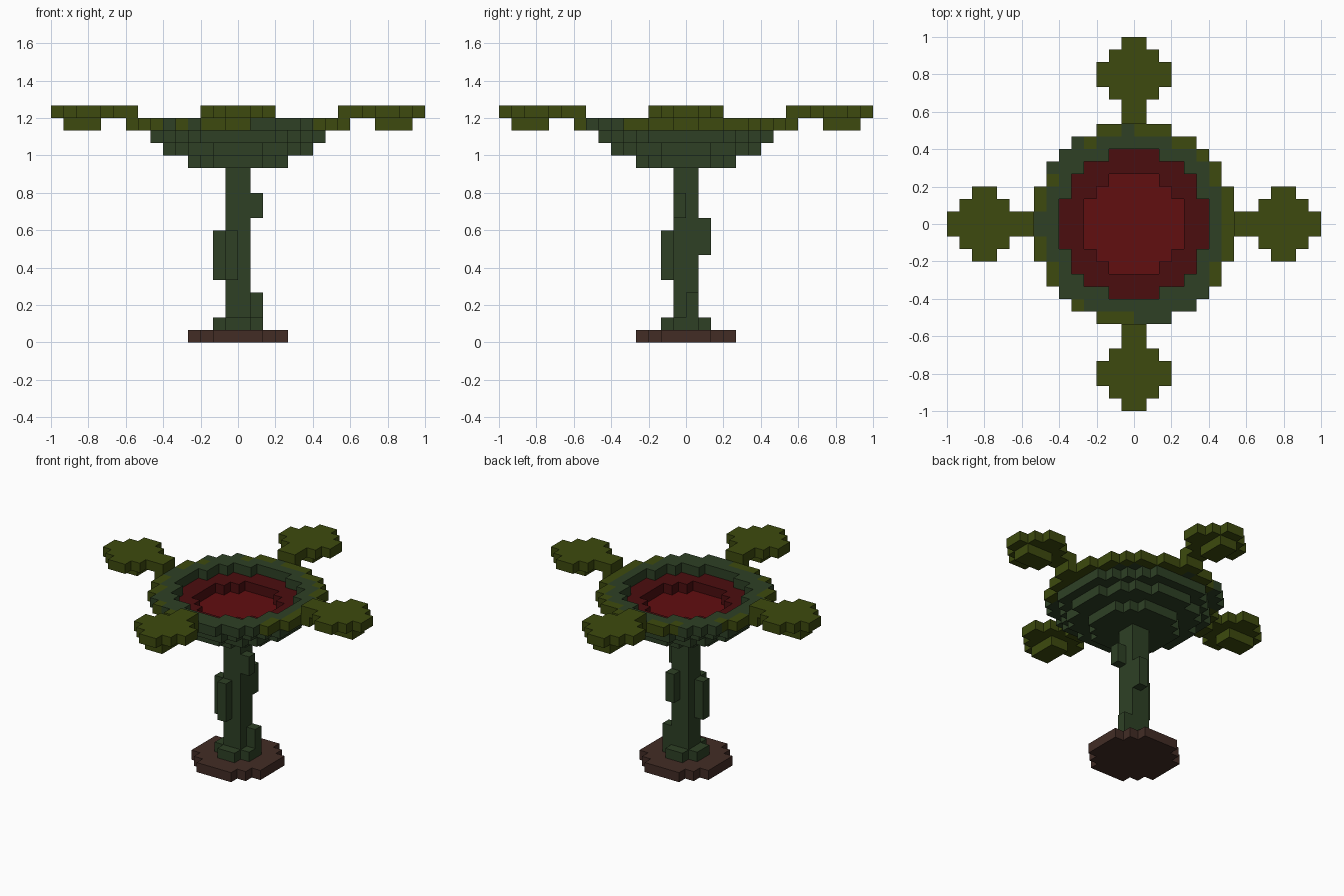
import bpy, bmesh, math
from mathutils import Vector

cube = bpy.data.objects.get("Cube")
if cube:
    bpy.data.objects.remove(cube)

U = 1 / 15  # block size


def material(name, rgb):
    lin = [((c / 255 + 0.055) / 1.055) ** 2.4 if c > 10 else c / 255 / 12.92 for c in rgb]
    m = bpy.data.materials.new(name)
    m.use_nodes = True
    m.diffuse_color = (*lin, 1)
    bsdf = next(n for n in m.node_tree.nodes if n.type == 'BSDF_PRINCIPLED')
    bsdf.inputs["Base Color"].default_value = (*lin, 1)
    bsdf.inputs["Roughness"].default_value = 0.9
    return m


OLIVE = material("olive leaf", (61, 74, 14))
GREEN = material("dark green", (46, 64, 37))
RED = material("red throat", (97, 14, 16))
MAROON = material("dark red lining", (75, 13, 15))
BROWN = material("brown soil", (66, 44, 37))


def build(name, cells):
    """Turn a {cell: material} dict into one mesh of exposed block faces."""
    mats = list(dict.fromkeys(cells.values()))
    bm = bmesh.new()
    verts = {}

    def vert(p):
        key = tuple(round(c * 2) for c in p)
        if key not in verts:
            verts[key] = bm.verts.new(p * U)
        return verts[key]

    for cell, mat in cells.items():
        centre = Vector(cell) + Vector((0.5, 0.5, 0.5))
        for axis in range(3):
            for sign in (-1, 1):
                n = Vector((0, 0, 0))
                n[axis] = sign
                if tuple(int(c + d) for c, d in zip(cell, n)) in cells:
                    continue
                a = Vector((0, 0, 0))
                a[(axis + 1) % 3] = 1
                b = n.cross(a)
                f = bm.faces.new([vert(centre + (n + a * s + b * t) / 2)
                                  for s, t in ((1, 1), (-1, 1), (-1, -1), (1, -1))])
                f.material_index = mats.index(mat)
    bm.normal_update()
    mesh = bpy.data.meshes.new(name)
    bm.to_mesh(mesh)
    bm.free()
    for m in mats:
        mesh.materials.append(m)
    obj = bpy.data.objects.new(name, mesh)
    bpy.context.collection.objects.link(obj)
    return obj


def box(x, y, z, mat):
    return {(i, j, k): mat for i in range(*x) for j in range(*y) for k in range(*z)}


def disc(z, r, mat, hole=0):
    return {(i, j, z): mat for i in range(-9, 9) for j in range(-9, 9)
            if hole <= math.hypot(i + 0.5, j + 0.5) < r}


# Round soil base
build("soil_base", disc(0, 4, BROWN))

# Stem with a cross-shaped foot and climbing knobs
stem = box((-1, 1), (-1, 1), (1, 14), GREEN)
for x, y, z in (((-2, 2), (-1, 1), (1, 2)), ((-1, 1), (-2, 2), (1, 2)),
                ((1, 2), (0, 1), (1, 4)), ((-2, -1), (-1, 0), (5, 9)),
                ((-1, 0), (-2, -1), (5, 9)), ((0, 1), (1, 2), (7, 10)),
                ((1, 2), (-1, 0), (10, 12))):
    stem.update(box(x, y, z, GREEN))
build("stem", stem)

# Stepped bowl with a red throat
bowl = {**disc(14, 4, GREEN), **disc(15, 6, GREEN), **disc(15, 4, RED),
        **disc(16, 7, GREEN, 6), **disc(16, 6, MAROON, 4), **disc(17, 8, GREEN, 6)}
# Olive patches around the outer rim, by angle in degrees
patches = ((-36, 87), (97, 120), (150, 170), (-170, -140), (-130, -120), (-110, -92))
for i, j, k in list(bowl):
    angle = math.degrees(math.atan2(j + 0.5, i + 0.5))
    if k == 17 and math.hypot(i + 0.5, j + 0.5) > 7.2 and any(a < angle < b for a, b in patches):
        bowl[i, j, k] = OLIVE
build("bowl", bowl)

# Petal: narrow neck, round pad, and a thicker underside
petal = {**box((8, 10), (-1, 1), (18, 19), OLIVE), **box((8, 9), (-1, 1), (17, 18), OLIVE),
         **box((11, 14), (-1, 1), (17, 18), OLIVE)}
petal.update({(i + 12, j, k + 1): m for (i, j, k), m in disc(17, 2.8, OLIVE).items()})
for name in ("left", "back", "right", "front"):
    build(name + "_petal", petal)
    petal = {(-j - 1, i, k): m for (i, j, k), m in petal.items()}  # quarter turn
